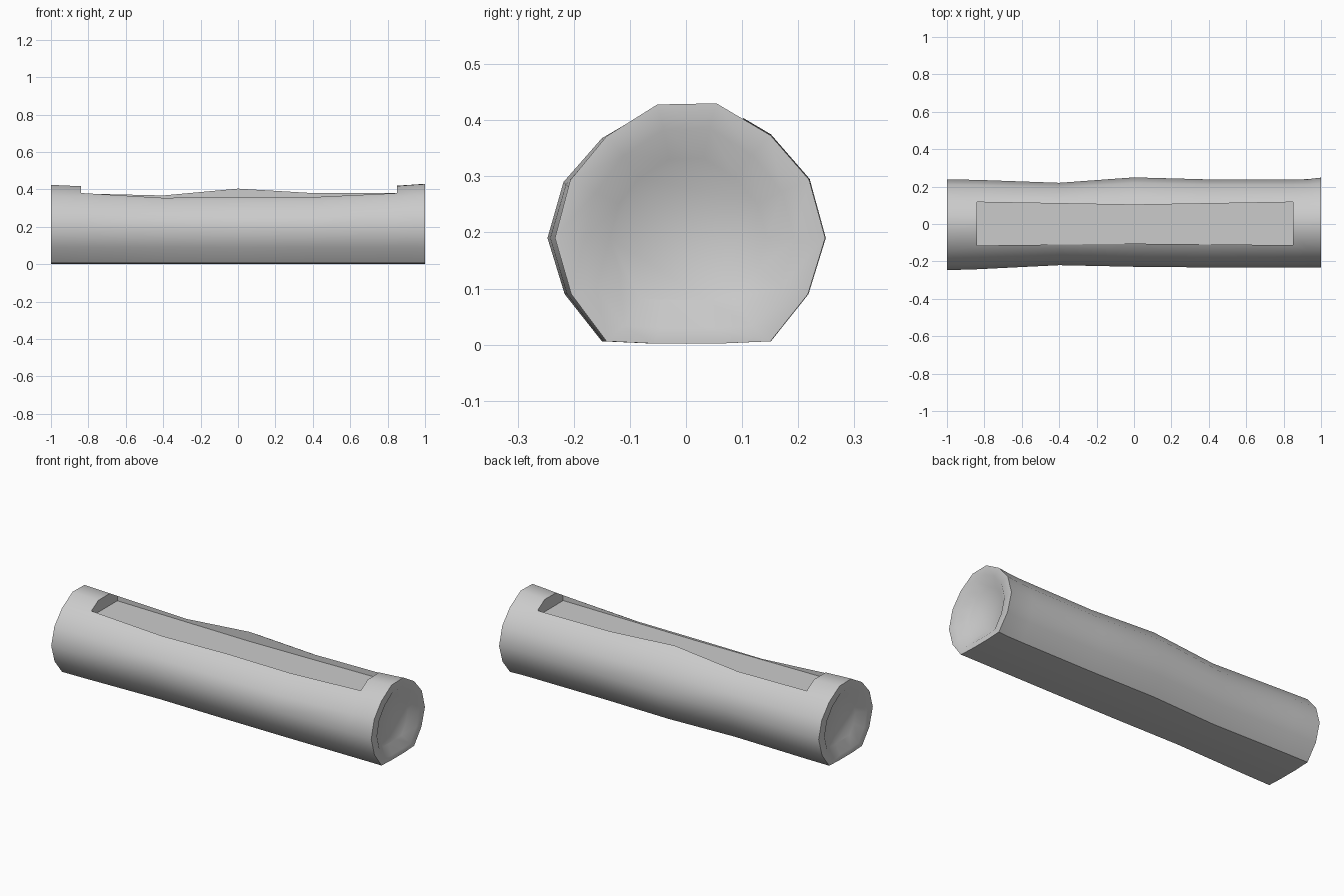
import bpy, bmesh

if "Cube" in bpy.data.objects:
    bpy.data.objects.remove(bpy.data.objects["Cube"])

# Base cross-section (y, z): log with a flattened underside
HALF = [(0.053, 0.43), (0.147, 0.373), (0.214, 0.294), (0.242, 0.19),
        (0.212, 0.09), (0.147, 0.006), (0.06, 0.002)]

# Stations: x, scale of -y side, scale of +y side, top height on -y side, on +y side
STATIONS = [(-1.0, 1.02, 0.985, 0.424, 0.422),
            (-0.84, 1.0, 0.975, 0.417, 0.417),
            (-0.4, 0.91, 0.91, 0.392, 0.406),
            (0.0, 0.945, 1.03, 0.392, 0.432),
            (0.4, 0.96, 0.985, 0.392, 0.414),
            (0.85, 0.96, 0.985, 0.418, 0.42),
            (0.93, 0.96, 0.99, 0.424, 0.425),
            (1.0, 0.965, 1.025, 0.428, 0.43)]


def section(neg, pos, top_neg, top_pos):
    right = [(y * pos, z * (top_pos / 0.43 if z > 0.25 else 1)) for y, z in HALF]
    left = [(-y * neg, z * (top_neg / 0.43 if z > 0.25 else 1)) for y, z in HALF]
    return right + left[::-1]


def mesh_object(name, bm):
    bmesh.ops.recalc_face_normals(bm, faces=bm.faces)
    mesh = bpy.data.meshes.new(name)
    bm.to_mesh(mesh)
    bm.free()
    obj = bpy.data.objects.new(name, mesh)
    bpy.context.collection.objects.link(obj)
    return obj


# Log body, lofted along x with a dished recess in each end
bm = bmesh.new()


def ring(points, x):
    return [bm.verts.new((x, y, z)) for y, z in points]


def bridge(a, b):
    n = len(a)
    for i in range(n):
        bm.faces.new((a[i], a[(i + 1) % n], b[(i + 1) % n], b[i]))


def inset(points, f, g, zc):
    return [(y * f, zc + (z - 0.215) * g) for y, z in points]


profiles = [section(*s[1:]) for s in STATIONS]
rings = [ring(p, s[0]) for p, s in zip(profiles, STATIONS)]
for a, b in zip(rings, rings[1:]):
    bridge(a, b)
for i, sign in ((0, -1), (-1, 1)):
    lip = ring(inset(profiles[i], 0.78, 0.83, 0.207), sign)
    floor = ring(inset(profiles[i], 0.58, 0.59, 0.205), sign * 0.965)
    bridge(rings[i], lip)
    bridge(lip, floor)
    bm.faces.new(floor)
log = mesh_object("log_bench", bm)

# Cutter for the long seat carved in the top
bm = bmesh.new()
outline = [(-0.84, -0.115), (0, -0.105), (0.85, -0.113),
           (0.85, 0.117), (0, 0.102), (-0.84, 0.117)]
base = bm.faces.new([bm.verts.new((x, y, 0.35)) for x, y in outline])
ext = bmesh.ops.extrude_face_region(bm, geom=[base])
bmesh.ops.translate(bm, vec=(0, 0, 0.3),
                    verts=[v for v in ext["geom"] if isinstance(v, bmesh.types.BMVert)])
cutter = mesh_object("seat_cutter", bm)
cutter.hide_render = True

mod = log.modifiers.new("seat_cut", 'BOOLEAN')
mod.operation = 'DIFFERENCE'
mod.solver = 'EXACT'
mod.object = cutter
bpy.context.view_layer.objects.active = log
log.select_set(True)
bpy.ops.object.modifier_apply(modifier=mod.name)
bpy.data.objects.remove(cutter)
bpy.ops.object.shade_smooth_by_angle(angle=0.8)
